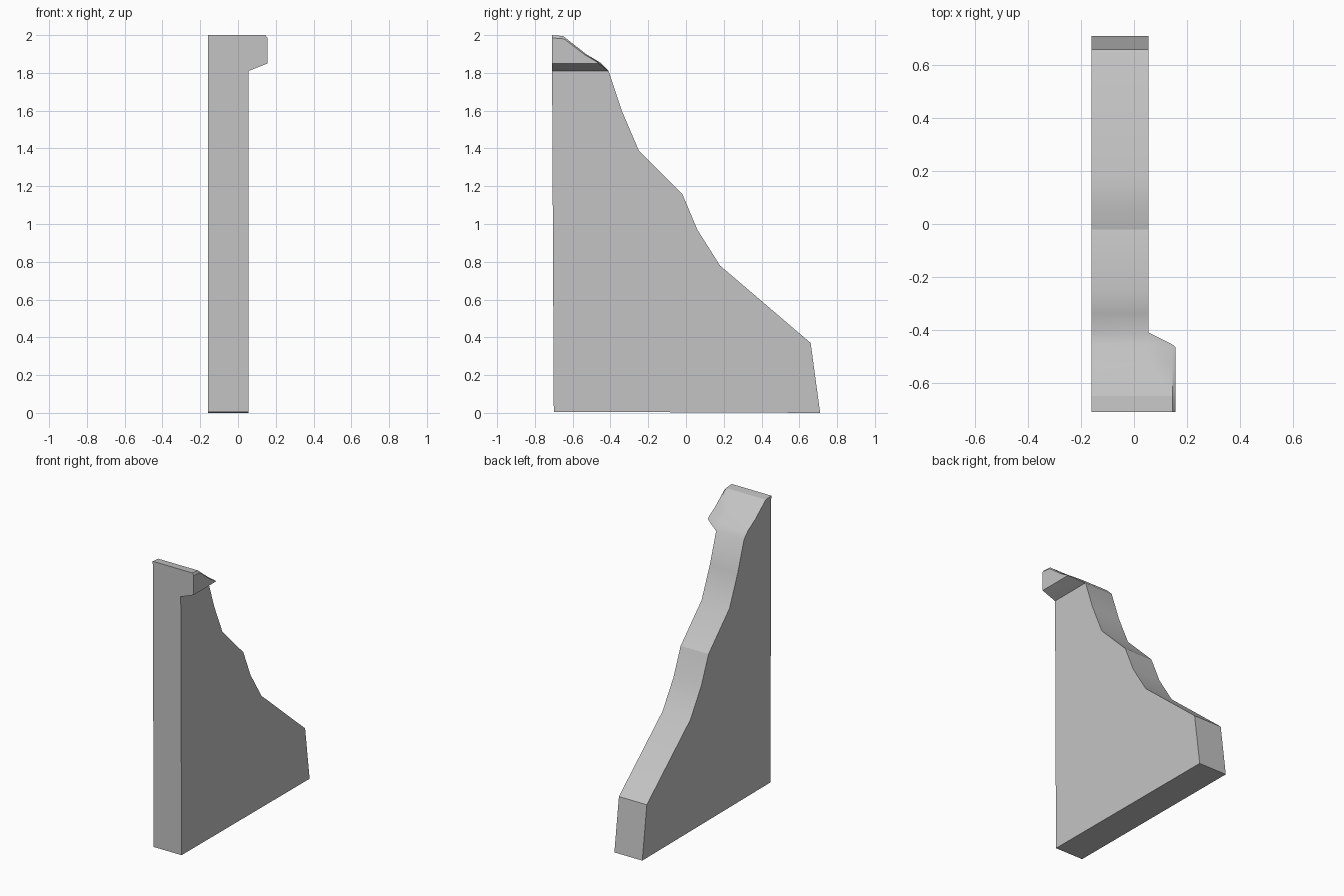
import bpy, bmesh, math

if "Cube" in bpy.data.objects:
    bpy.data.objects.remove(bpy.data.objects["Cube"])

# Side profiles as (y, z)
LOWER = [(-0.709, 1.81), (-0.70, 0.006), (0.71, 0.0), (0.66, 0.37), (0.18, 0.78),
         (0.06, 0.97), (-0.02, 1.16), (-0.25, 1.39), (-0.34, 1.60), (-0.41, 1.81)]
UPPER = [(-0.455, 1.855), (-0.53, 1.90), (-0.65, 1.995), (-0.71, 2.0)]
LIP_MID = [(-0.71, 1.845), (-0.455, 1.845), (-0.47, 1.86), (-0.53, 1.90),
           (-0.65, 1.995), (-0.71, 2.0)]
LIP_END = [(-0.71, 1.85), (-0.465, 1.85), (-0.475, 1.86), (-0.535, 1.895),
           (-0.645, 1.98), (-0.71, 1.985)]
X_LEFT, X_RIGHT, X_MID, X_END = -0.16, 0.055, 0.145, 0.156

bm = bmesh.new()


def ring(points, x):
    return [bm.verts.new((x, y, z)) for y, z in points]


def bridge(a, b):
    n = len(a)
    for i in range(n):
        j = (i + 1) % n
        bm.faces.new((a[i], a[j], b[j], b[i]))


# Main slab
left = ring(LOWER + UPPER, X_LEFT)
right = ring(LOWER + UPPER, X_RIGHT)
bridge(left, right)
bm.faces.new(left)
bm.faces.new(right[:len(LOWER)])

# Overhanging lip at the top
inner = [right[0]] + right[len(LOWER) - 1:]
mid = ring(LIP_MID, X_MID)
end = ring(LIP_END, X_END)
bridge(inner, mid)
bridge(mid, end)
bm.faces.new(end)

bmesh.ops.recalc_face_normals(bm, faces=bm.faces)
mesh = bpy.data.meshes.new("stepped_buttress")
bm.to_mesh(mesh)
bm.free()
buttress = bpy.data.objects.new("stepped_buttress", mesh)
bpy.context.collection.objects.link(buttress)

# Plain grey stone
stone = bpy.data.materials.new("grey_stone")
stone.diffuse_color = (0.55, 0.55, 0.55, 1)
stone.use_nodes = True
stone.node_tree.nodes["Principled BSDF"].inputs["Base Color"].default_value = stone.diffuse_color
mesh.materials.append(stone)

# Smooth scoops with a crisp ridge between them
bpy.context.view_layer.objects.active = buttress
buttress.select_set(True)
bpy.ops.object.shade_smooth_by_angle(angle=math.radians(30))
for edge in mesh.edges:
    if all(abs(mesh.vertices[v].co.z - 1.16) < 0.001 for v in edge.vertices):
        edge.use_edge_sharp = True
